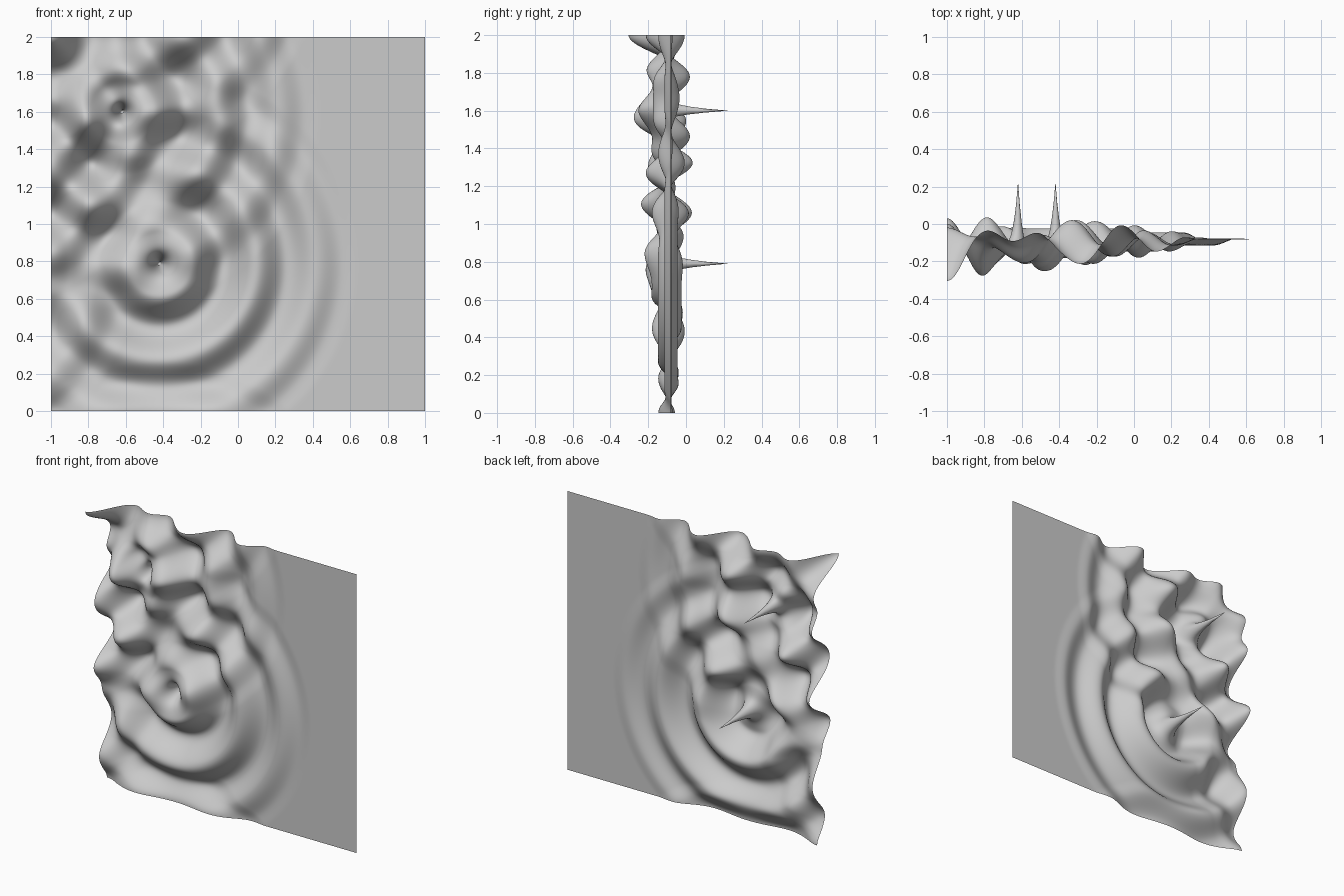
import bpy, bmesh, math

if "Cube" in bpy.data.objects:
    bpy.data.objects.remove(bpy.data.objects["Cube"])

REST = -0.083                 # y of the undisturbed sheet
TIP = 0.225                   # y of the spike tips
SEGMENTS = 200
SOURCES = [(-0.42, 0.79), (-0.62, 1.60)]   # x, z of the two drops

# Radial ripple profile: (radius, displacement) crests and troughs
RIPPLE = [(0.0, -0.045), (0.17, -0.105), (0.34, 0.06), (0.52, -0.065),
          (0.68, 0.038), (0.84, -0.032), (0.98, 0.006), (1.06, 0.0)]


def ripple(r):
    for (r0, a), (r1, b) in zip(RIPPLE, RIPPLE[1:]):
        if r < r1:
            t = (1 - math.cos(math.pi * (r - r0) / (r1 - r0))) / 2
            return a + (b - a) * t
    return 0.0


# Mirrored sources give the waves bouncing off the left, bottom and top edges
EMITTERS = [(ex, ez) for x, z in SOURCES
            for ex in (x, -2 - x) for ez in (z, -z, 4 - z)]


def waves(x, z):
    return sum(ripple(math.hypot(x - ex, z - ez)) for ex, ez in EMITTERS)


# Spike height at each drop, so both tips reach the same depth
SPIKES = [(x, z, TIP - REST - waves(x, z)) for x, z in SOURCES]


def surface(x, z):
    y = REST + waves(x, z)
    for sx, sz, h in SPIKES:
        y += h * math.exp(-math.hypot(x - sx, z - sz) / 0.028)
    return y


# Upright rippled sheet
bm = bmesh.new()
bmesh.ops.create_grid(bm, x_segments=SEGMENTS, y_segments=SEGMENTS, size=1.0)
for v in bm.verts:
    x, z = v.co.x, v.co.y + 1.0
    v.co = (x, surface(x, z), z)
for f in bm.faces:
    f.smooth = True
mesh = bpy.data.meshes.new("rippled_sheet")
bm.to_mesh(mesh)
bm.free()
sheet = bpy.data.objects.new("rippled_sheet", mesh)
bpy.context.collection.objects.link(sheet)
